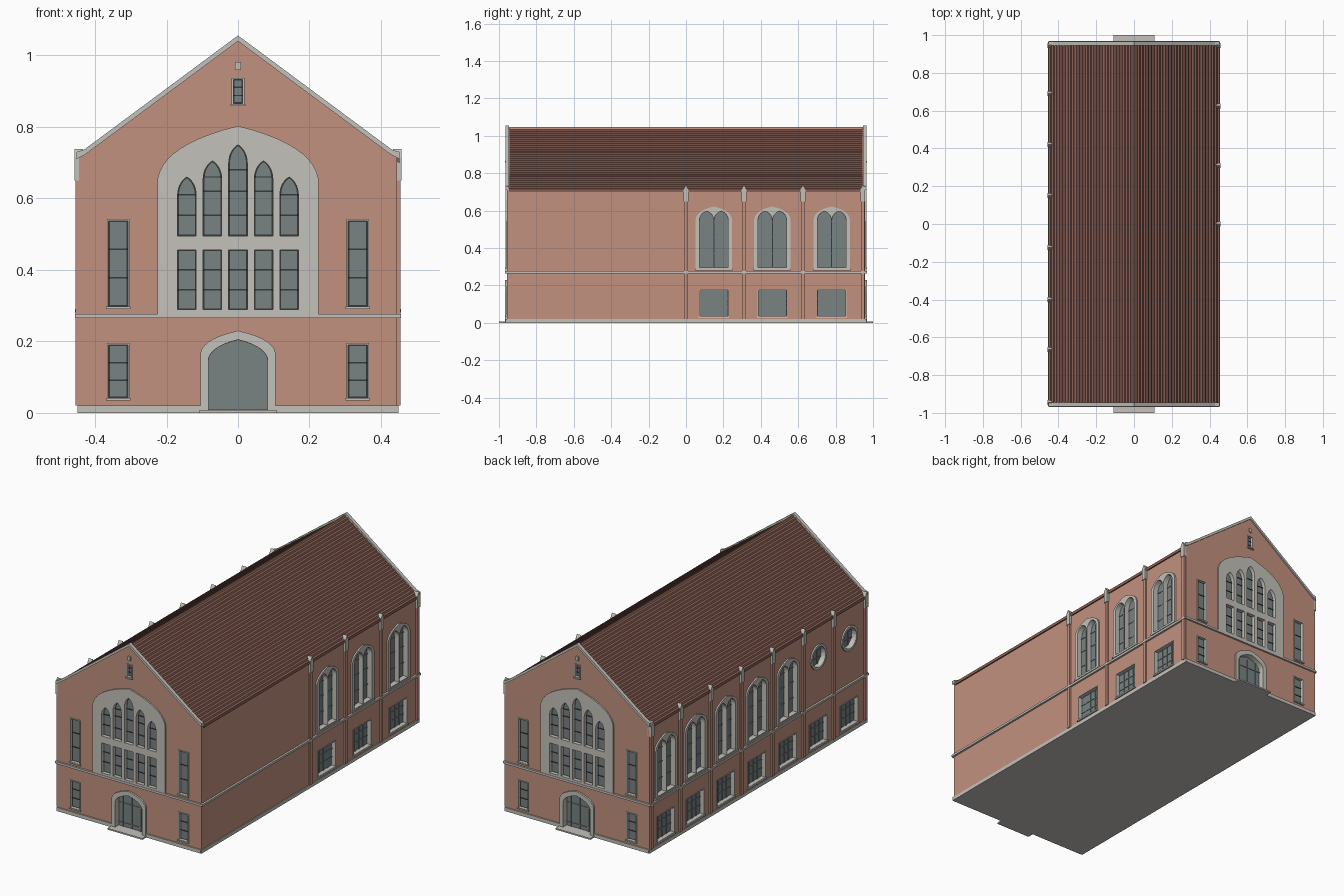
import bpy, bmesh, math

cube = bpy.data.objects.get("Cube")
if cube:
    bpy.data.objects.remove(cube, do_unlink=True)

HX, HY = 0.445, 0.958          # wall half sizes


def material(name, rgb):
    m = bpy.data.materials.new(name)
    m.use_nodes = True
    m.diffuse_color = (*rgb, 1)
    m.node_tree.nodes["Principled BSDF"].inputs["Base Color"].default_value = (*rgb, 1)
    return m


BRICK = material("red brick", (0.54, 0.285, 0.21))
ROOF = material("brown roof tile", (0.25, 0.115, 0.09))
STONE = material("pale stone", (0.55, 0.535, 0.49))
GLASS = material("slate glass", (0.19, 0.225, 0.225))
DARK = material("dark frame", (0.035, 0.04, 0.04))

# Each wall maps (along, height, outward) to the world
SIDES = {
    "front": lambda u, v, d: (u, -HY - d, v),
    "back": lambda u, v, d: (-u, HY + d, v),
    "left": lambda u, v, d: (HX + d, u, v),
    "right": lambda u, v, d: (-HX - d, u, v),
}


def add_prism(bm, pts, d0, d1, place):
    a = [bm.verts.new(place(u, v, d0)) for u, v in pts]
    b = [bm.verts.new(place(u, v, d1)) for u, v in pts]
    bm.faces.new(a)
    bm.faces.new(b[::-1])
    for i in range(len(pts)):
        j = (i + 1) % len(pts)
        bm.faces.new((a[j], a[i], b[i], b[j]))


def finish(name, bm, mat):
    bmesh.ops.recalc_face_normals(bm, faces=bm.faces)
    me = bpy.data.meshes.new(name)
    bm.to_mesh(me)
    bm.free()
    me.materials.append(mat)
    ob = bpy.data.objects.new(name, me)
    bpy.context.collection.objects.link(ob)
    return ob


def along_y(x, z, y):
    return (x, y, z)


def rect(cx, w, z0, z1):
    return [(cx - w, z0), (cx + w, z0), (cx + w, z1), (cx - w, z1)]


def arch(cx, w, z0, spring, apex, bulge=0.35, n=7):
    """Pointed arch outline: w is the half width, bulge the shoulder roundness."""
    half = []
    shoulder = spring + (apex - spring) * (0.35 + bulge)
    for i in range(n + 1):
        t = i / n
        x = (1 - t) ** 2 * w + 2 * t * (1 - t) * w * 0.93
        z = (1 - t) ** 2 * spring + 2 * t * (1 - t) * shoulder + t * t * apex
        half.append((x, z))
    right = [(cx + x, z) for x, z in half]
    left = [(cx - x, z) for x, z in half[-2::-1]]
    return [(cx - w, z0), (cx + w, z0)] + right + left


def circle(cx, cz, r, n=20):
    return [(cx + r * math.cos(math.tau * i / n), cz + r * math.sin(math.tau * i / n)) for i in range(n)]


def shrink(pts, m):
    us, vs = zip(*pts)
    cu, cv = (min(us) + max(us)) / 2, (min(vs) + max(vs)) / 2
    su, sv = 1 - 2 * m / (max(us) - min(us)), 1 - 2 * m / (max(vs) - min(vs))
    return [(cu + (u - cu) * su, cv + (v - cv) * sv) for u, v in pts]


# Collected geometry, one mesh per part
wall, roof, ridge, base, coping = (bmesh.new() for _ in range(5))
cuts, frames, glass, bars, glass_bars, trim, surrounds, pilasters, caps = (bmesh.new() for _ in range(9))


def window(side, pts, rows=(), cols=(), dark=True):
    """Cut an opening, fill it with glass and lay glazing bars over it."""
    place = SIDES[side]
    back = -0.014 if dark else -0.024
    add_prism(cuts, pts, back - 0.004, 0.05, place)
    add_prism(frames, pts, back - 0.005, back + 0.001, place)
    add_prism(glass, shrink(pts, 0.0035 if dark else 0.001), back - 0.001, back + 0.003, place)
    us, vs = zip(*pts)
    u0, u1, v0, v1 = min(us), max(us), min(vs), max(vs)
    target, t = (bars, 0.002) if dark else (glass_bars, 0.0025)
    for r in rows:
        add_prism(target, rect((u0 + u1) / 2, (u1 - u0) / 2, r - t, r + t), back, back + 0.006, place)
    for c in cols:
        add_prism(target, rect(c, t, v0, v1 - 0.02 * (len(pts) > 4)), back, back + 0.006, place)


def plate(side, pts, d):
    """Stone surround, deep enough to line the reveal."""
    add_prism(surrounds, pts, -0.032, d, SIDES[side])


def slab(side, pts, d):
    add_prism(trim, pts, -0.01, d, SIDES[side])


# Gable ends
for side in ("front", "back"):
    plate(side, arch(0, 0.225, 0.27, 0.655, 0.803, 0.3, 10), 0.008)
    for i in range(-2, 3):
        x, top = i * 0.0715, 0.75 - abs(i) * 0.045
        window(side, arch(x, 0.026, 0.495, top - 0.05, top),
               (0.553, 0.61) if abs(i) == 2 else (0.553, 0.62, 0.68 - 0.02 * abs(i)))
        window(side, rect(x, 0.026, 0.289, 0.456), (0.345, 0.4))
    for x in (-0.335, 0.335):
        for z0, z1 in ((0.298, 0.537), (0.042, 0.19)):
            plate(side, rect(x, 0.032, z0 - 0.004, z1 + 0.005), 0.005)
            slab(side, rect(x, 0.034, z0 - 0.008, z0 - 0.001), 0.01)
            window(side, rect(x, 0.027, z0, z1), [z0 + (z1 - z0) * k / 3 for k in (1, 2)])
    # Attic light and its ornament
    plate(side, rect(0, 0.018, 0.862, 0.937), 0.005)
    slab(side, rect(0, 0.021, 0.858, 0.864), 0.01)
    window(side, rect(0, 0.013, 0.866, 0.933), (0.888, 0.911))
    slab(side, rect(0, 0.008, 0.96, 0.982), 0.006)
    # Doorway and step
    plate(side, arch(0, 0.105, 0, 0.168, 0.23, 0.3), 0.01)
    window(side, arch(0, 0.083, 0.008, 0.15, 0.205, 0.3), (0.03, 0.14), (-0.055, 0, 0.055), False)
    slab(side, rect(0, 0.108, 0, 0.008), 1 - HY)
    # String course and plinth
    slab(side, rect(0, HX + 0.006, 0.265, 0.277), 0.01)
    for s in (-1, 1):
        slab(side, rect(s * 0.274, 0.171, 0, 0.02), 0.007)


def bay(side, y, tall):
    """One side bay: an upper arched or round window above a grid window."""
    plate(side, rect(y, 0.079, 0.031, 0.18), 0.003)
    slab(side, rect(y, 0.082, 0.026, 0.034), 0.008)
    window(side, rect(y, 0.075, 0.036, 0.176), (0.083, 0.13), [y - 0.037, y, y + 0.037], False)
    if tall:
        plate(side, arch(y, 0.097, 0.287, 0.555, 0.622, 0.35), 0.008)
        slab(side, rect(y, 0.1, 0.281, 0.29), 0.011)
        for s in (-1, 1):
            window(side, arch(y + s * 0.039, 0.0375, 0.295, 0.55, 0.597, 0.4),
                   (0.37, 0.46, 0.54), (y + s * 0.039,), False)
    else:
        plate(side, circle(y, 0.53, 0.07), 0.008)
        window(side, circle(y, 0.53, 0.056), (0.51, 0.55), (y - 0.02, y + 0.02), False)


def pilaster(side, y):
    add_prism(pilasters, rect(y, 0.01, 0.02, 0.66), -0.01, 0.009, SIDES[side])
    add_prism(caps, [(y - 0.013, 0.65), (y + 0.013, 0.65), (y + 0.013, 0.715), (y, 0.738), (y - 0.013, 0.715)],
              -0.012, 0.013, SIDES[side])


# Long sides
left_posts = [0.945, 0.625, 0.31, 0.0]
right_posts = [0.945, 0.69, 0.42, 0.15, -0.125, -0.4, -0.665, -0.945]
for side, posts, shift in (("left", left_posts, -0.006), ("right", right_posts, 0)):
    for y in posts:
        pilaster(side, y)
    for i, (a, b) in enumerate(zip(posts, posts[1:])):
        bay(side, (a + b) / 2 + shift, i < 5)
    slab(side, rect(0, HY + 0.007, 0.265, 0.277), 0.011)
    slab(side, rect(0, HY + 0.005, 0, 0.02), 0.004)

# Brick shell with raised gable heads
add_prism(wall, [(-HX, 0.004), (HX, 0.004), (HX, 0.70), (0, 1.022), (-HX, 0.70)], -0.95, 0.95, along_y)
for s in (-1, 1):
    add_prism(wall, [(-HX, 0.004), (HX, 0.004), (HX, 0.718), (0, 1.045), (-HX, 0.718)], s * 0.945, s * HY, along_y)


# Tiled roof with lapped courses
def pitch(x):
    return 1.038 - 0.725 * abs(x)


COURSES, EDGE = 30, 0.452
slope = [(0, pitch(0))]
for k in range(COURSES):
    a, b = EDGE * k / COURSES, EDGE * (k + 1) / COURSES
    slope += [(a + 0.004, pitch(a + 0.004)), (b, pitch(b) + 0.005)]
under = [(EDGE, pitch(EDGE) - 0.012), (0, pitch(0) - 0.012), (-EDGE, pitch(EDGE) - 0.012)]
add_prism(roof, slope + under + [(-x, z) for x, z in slope[:0:-1]], -0.947, 0.947, along_y)

# Ridge, base slab and gable copings
add_prism(ridge, [(-0.005, 1.03), (0.005, 1.03), (0.003, 1.046), (-0.003, 1.046)], -0.945, 0.945, along_y)
add_prism(base, rect(0, HX, 0, 0.006), -HY, HY, along_y)
for s in (-1, 1):
    band = [(0, 1.056), (0.43, 0.737), (0.452, 0.73), (0.452, 0.71), (0.43, 0.721), (0, 1.04)]
    add_prism(coping, band + [(-x, z) for x, z in band[4:0:-1]], s * 0.946, s * 0.966, along_y)

# Set the surrounds into the walls, then cut the openings in the surrounds
shell = finish("brick_walls", wall, BRICK)
stone = finish("window_surrounds", surrounds, STONE)
cutter = finish("opening_cutter", cuts, STONE)
cutter.hide_render = True
for ob, tool in ((shell, stone), (stone, cutter)):
    mod = ob.modifiers.new("openings", "BOOLEAN")
    mod.operation, mod.solver, mod.object = "DIFFERENCE", "EXACT", tool
    mod.use_self = True
    bpy.context.view_layer.update()
    ob.data = bpy.data.meshes.new_from_object(ob.evaluated_get(bpy.context.evaluated_depsgraph_get()))
    ob.modifiers.clear()
bpy.data.objects.remove(cutter, do_unlink=True)

for name, bm, mat in (
        ("tiled_roof", roof, ROOF), ("roof_ridge", ridge, BRICK), ("base_slab", base, STONE),
        ("gable_copings", coping, STONE), ("window_frames", frames, DARK), ("window_glass", glass, GLASS),
        ("glazing_bars", bars, DARK), ("side_glazing_bars", glass_bars, GLASS),
        ("stone_trim", trim, STONE), ("brick_pilasters", pilasters, BRICK), ("pilaster_caps", caps, STONE)):
    finish(name, bm, mat)
